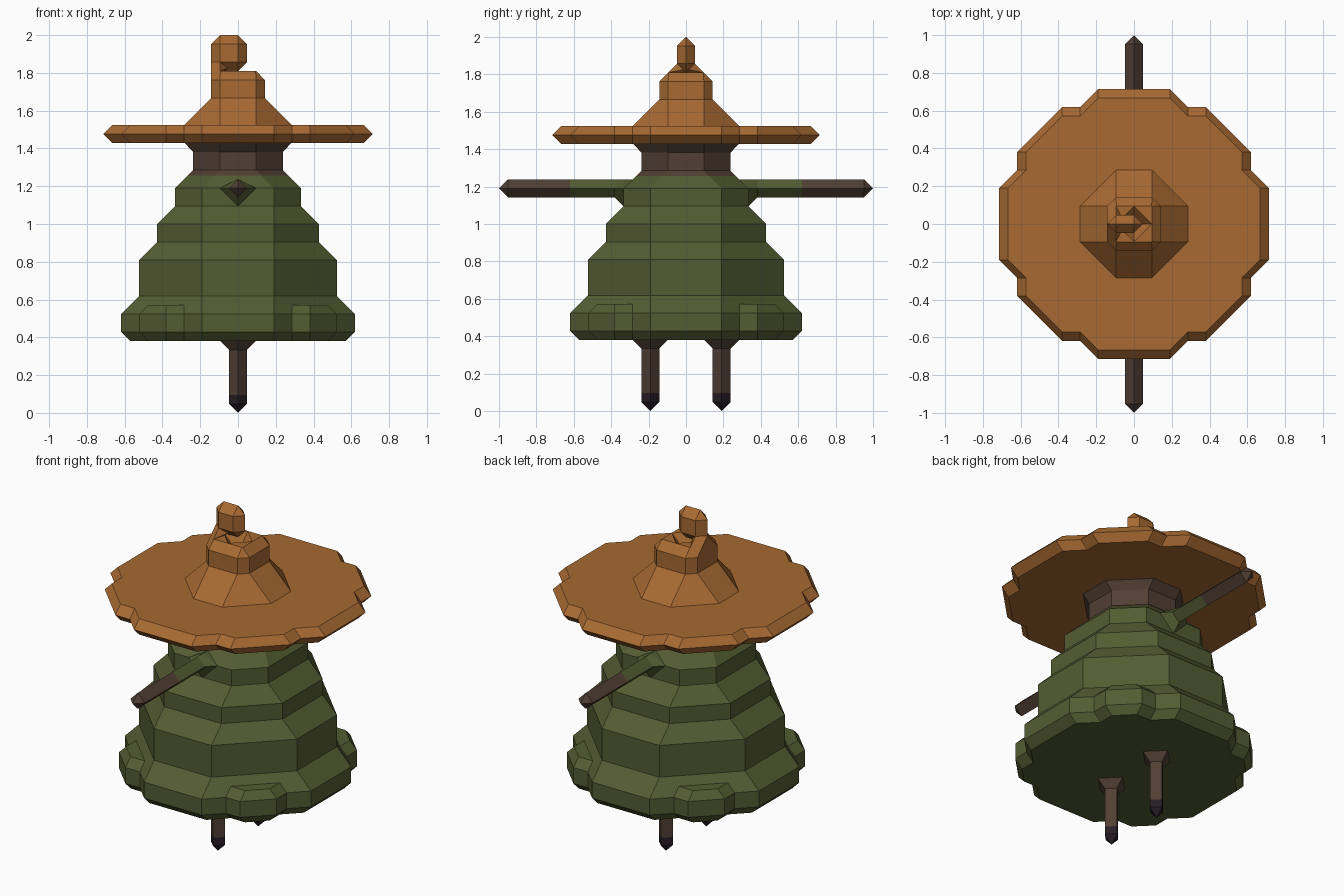
import bpy, bmesh, math
from mathutils import Vector

if "Cube" in bpy.data.objects:
    bpy.data.objects.remove(bpy.data.objects["Cube"])


def material(name, rgb):
    m = bpy.data.materials.new(name)
    m.diffuse_color = (*rgb, 1)
    m.use_nodes = True
    m.node_tree.nodes["Principled BSDF"].inputs["Base Color"].default_value = m.diffuse_color
    return m


STRAW = material("straw orange", (0.39, 0.143, 0.032))
GREEN = material("moss green", (0.088, 0.108, 0.032))
BROWN = material("wood brown", (0.082, 0.05, 0.034))
DARK = material("dark tip", (0.02, 0.013, 0.018))
U = 2 / 21  # modelling grid step


def finish(name, bm, mats):
    bmesh.ops.remove_doubles(bm, verts=bm.verts, dist=0.001)
    bmesh.ops.recalc_face_normals(bm, faces=bm.faces)
    me = bpy.data.meshes.new(name)
    bm.to_mesh(me)
    bm.free()
    for m in mats:
        me.materials.append(m)
    ob = bpy.data.objects.new(name, me)
    bpy.context.collection.objects.link(ob)
    return ob


def outline(pts):
    """Repeat one octant's points around the axis."""
    full = set()
    for x, y in pts:
        for a, b in ((x, y), (y, x)):
            full |= {(a, b), (-a, b), (a, -b), (-a, -b)}
    return sorted(full, key=lambda p: math.atan2(p[1], p[0]) % 6.2831)


def diamond(r):
    return [(0, r)]


def octagon(a, r):
    return [(a, r)]


def bumpy(r, inset=0):
    return [(2 * U, r - inset), (3 * U, r - U - inset), (4 * U, r - U - inset)]


def stack(name, levels, mats, split=None, place=lambda x, y, z: (x, y, z)):
    """Skin rings of (height, octant points); faces from 'split' up use material 1."""
    bm = bmesh.new()
    rings = [[bm.verts.new(place(x, y, z)) for x, y in outline(p)] for z, p in levels]
    n = len(rings[0])
    for k in range(len(rings) - 1):
        for i in range(n):
            j = (i + 1) % n
            f = bm.faces.new((rings[k][i], rings[k][j], rings[k + 1][j], rings[k + 1][i]))
            f.material_index = int(split is not None and levels[k][0] >= split)
    bm.faces.new(rings[0])
    bm.faces.new(rings[-1]).material_index = int(split is not None)
    return finish(name, bm, mats)


def hull(name, pts, mat):
    bm = bmesh.new()
    for p in pts:
        bm.verts.new(p)
    bmesh.ops.convex_hull(bm, input=bm.verts)
    return finish(name, bm, [mat])


H = U / 2
# Robe hem with corner bumps, then the stepped robe
stack("robe_hem", [(4 * U, bumpy(6.5 * U, H)), (4.5 * U, bumpy(6.5 * U)),
                   (5.5 * U, bumpy(6.5 * U)), (6 * U, bumpy(6.5 * U, H))], [GREEN])
stack("robe", [(z * U, octagon(a * U, r * U)) for z, a, r in (
    (5.3, 2, 5.9), (6, 2, 6), (6.5, 2, 5.5), (8.5, 2, 5.5), (9.5, 2, 4.5), (10.5, 2, 4.5),
    (11.5, 2, 3.5), (12.5, 2, 3.5), (13.2, 1.3, 2.8))], [GREEN])

# Neck
stack("neck", [(z * U, octagon(a * U, r * U)) for z, a, r in (
    (13.2, 1.3, 2.8), (13.5, 1, 2.5), (14.5, 1, 2.5), (15.05, 1, 3))], [BROWN])

# Hat brim and crown
stack("hat_brim", [(15 * U, bumpy(7.5 * U, H)), (15.5 * U, bumpy(7.5 * U)),
                   (16 * U, bumpy(7.5 * U, H))], [STRAW])
crown = stack("hat_crown", [(z * U, octagon(a * U, r * U)) for z, a, r in (
    (15.9, 1, 3.05), (16, 1, 3), (17.5, 1, 1.5), (18.5, 1, 1.5), (19, 0.98, 1.01))], [STRAW])

# Diamond pit in the top of the crown
cutter = stack("pit_cutter", [(18.01 * U, diamond(0.02 * U)), (19.02 * U, diamond(U))], [STRAW])
cutter.hide_render = True
cutter.hide_set(True)
mod = crown.modifiers.new("pit", "BOOLEAN")
mod.object = cutter
mod.operation = "DIFFERENCE"
mod.solver = "EXACT"

# Bent hat tip: a stalk on the crown edge and a knob leaning over the pit
hull("hat_stalk", [(-1.5 * U, y * U, 18.5 * U) for y in (-1, 1)]
     + [(-U, y * U, 19 * U) for y in (-1, 1)]
     + [(-U, y * H, 19.5 * U) for y in (-1, 1)]
     + [(-1.5 * U, 0, 19.5 * U), (-H, 0, 19.2 * U)], STRAW)
knob = [(-U, 0, 21 * U), (0, 0, 21 * U), (0, 0, 19 * U), (-U, 0, 19 * U)]
for z in (19.5 * U, 20.5 * U):
    knob += [(-1.5 * U, 0, z), (H, 0, z)]
    knob += [(x, y, z) for x in (-U, 0) for y in (-H, H)]
hull("hat_knob", knob, STRAW)

for side, s in (("front", -1), ("back", 1)):
    # Stick arms with green sleeves, flared at the shoulder below and to the sides
    stack(side + "_arm", [(2.6 * U, diamond(U)), (3.5 * U, diamond(U)), (4 * U, diamond(H)),
                          (6.5 * U, diamond(H)), (10 * U, diamond(H)), (10.5 * U, diamond(0.0003))],
          [GREEN, BROWN], 6.4 * U,
          lambda x, y, z, s=s: (x, s * z, 12.5 * U + min(y, H)))
    # Peg legs with dark tips
    stack(side + "_leg", [(0, diamond(0.0003)), (H, diamond(H)), (U, diamond(H)),
                          (3.5 * U, diamond(H)), (4 * U, diamond(U)), (4.2 * U, diamond(U))],
          [DARK, BROWN], 0.9 * U,
          lambda x, y, z, s=s: (x, y + s * 2 * U, z))
